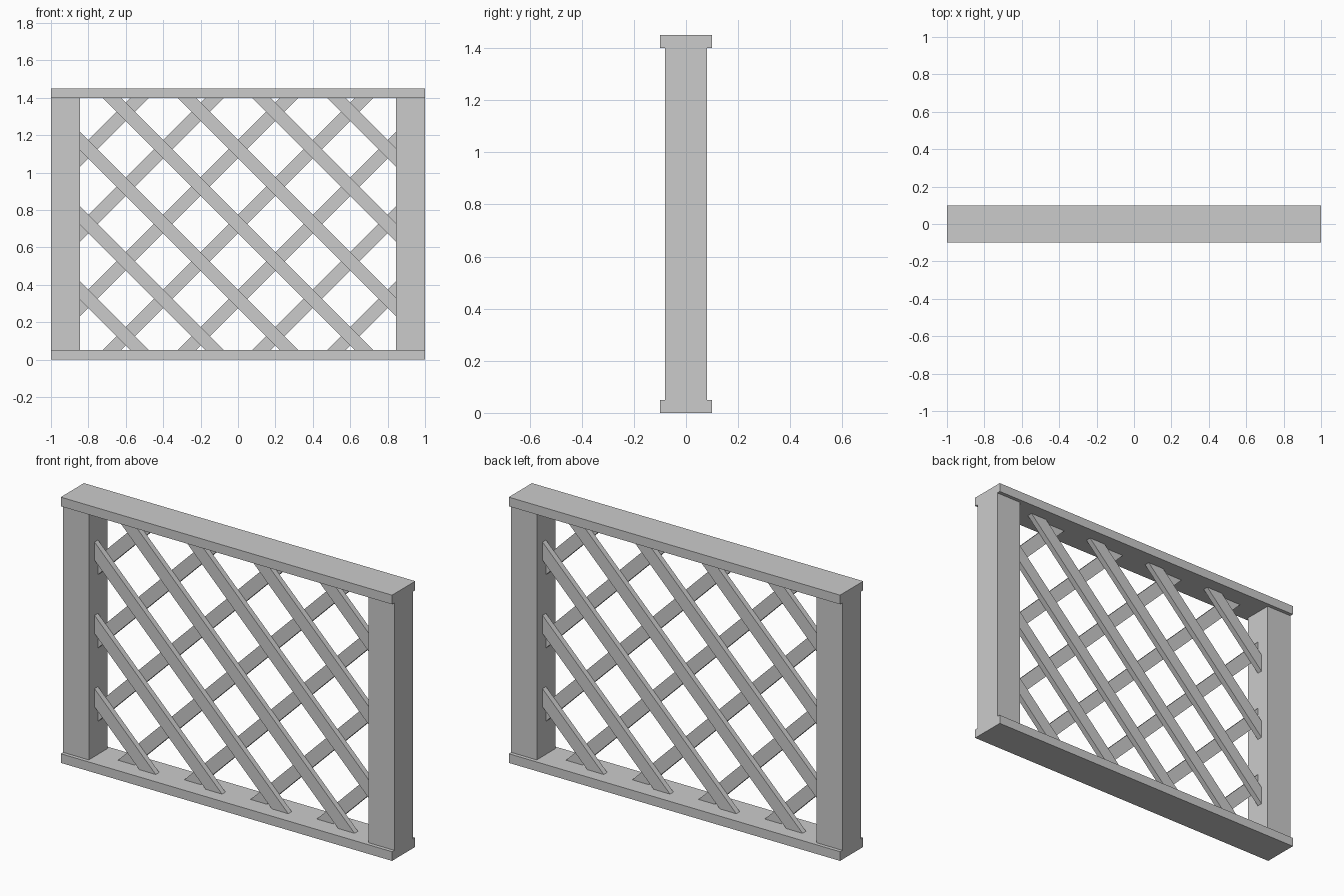
import bpy, bmesh
from math import pi
from mathutils import Matrix, Vector

if "Cube" in bpy.data.objects:
    bpy.data.objects.remove(bpy.data.objects["Cube"])

HALF, INNER = 1.0, 0.845          # outer half width, half width of the opening
BOTTOM, TOP = 0.05, 1.40          # opening between the rails
MID = (BOTTOM + TOP) / 2
SLAT_W, SLAT_T, STEP = 0.07, 0.03, 0.4


def finish(bm, name):
    bmesh.ops.recalc_face_normals(bm, faces=bm.faces)
    mesh = bpy.data.meshes.new(name)
    bm.to_mesh(mesh)
    bm.free()
    ob = bpy.data.objects.new(name, mesh)
    bpy.context.collection.objects.link(ob)
    return ob


def box_bm(size, matrix):
    bm = bmesh.new()
    bmesh.ops.create_cube(bm, size=1, matrix=matrix @ Matrix.Diagonal((*size, 1)))
    return bm


def box(name, x, y, z):
    size = (x[1] - x[0], y[1] - y[0], z[1] - z[0])
    centre = Vector((sum(x), sum(y), sum(z))) / 2
    return finish(box_bm(size, Matrix.Translation(centre)), name)


def slat(name, offset, side):
    """Diagonal slat trimmed to the opening; side -1 is the front layer, +1 the back."""
    place = (Matrix.Translation((-side * offset, side * SLAT_T / 2, MID))
             @ Matrix.Rotation(-side * pi / 4, 4, 'Y'))
    bm = box_bm((4, SLAT_T, SLAT_W), place)
    for co, no in (((INNER, 0, 0), (1, 0, 0)), ((-INNER, 0, 0), (-1, 0, 0)),
                   ((0, 0, TOP), (0, 0, 1)), ((0, 0, BOTTOM), (0, 0, -1))):
        bmesh.ops.bisect_plane(bm, geom=bm.verts[:] + bm.edges[:] + bm.faces[:],
                               plane_co=co, plane_no=no, clear_outer=True)
        rim = [e for e in bm.edges if e.is_boundary]
        if rim:
            bmesh.ops.holes_fill(bm, edges=rim, sides=0)
    return finish(bm, name)


# Rails
box("bottom_rail", (-HALF, HALF), (-0.1, 0.1), (0, BOTTOM))
box("top_rail", (-HALF, HALF), (-0.1, 0.1), (TOP, 1.45))

# Posts
box("left_post", (-HALF, -INNER), (-0.08, 0.08), (BOTTOM, TOP))
box("right_post", (INNER, HALF), (-0.08, 0.08), (BOTTOM, TOP))

# Two crossing layers of lattice slats
for side, layer in ((-1, "front"), (1, "back")):
    for k in range(-3, 4):
        slat(f"{layer}_slat_{k + 4}", k * STEP, side)
